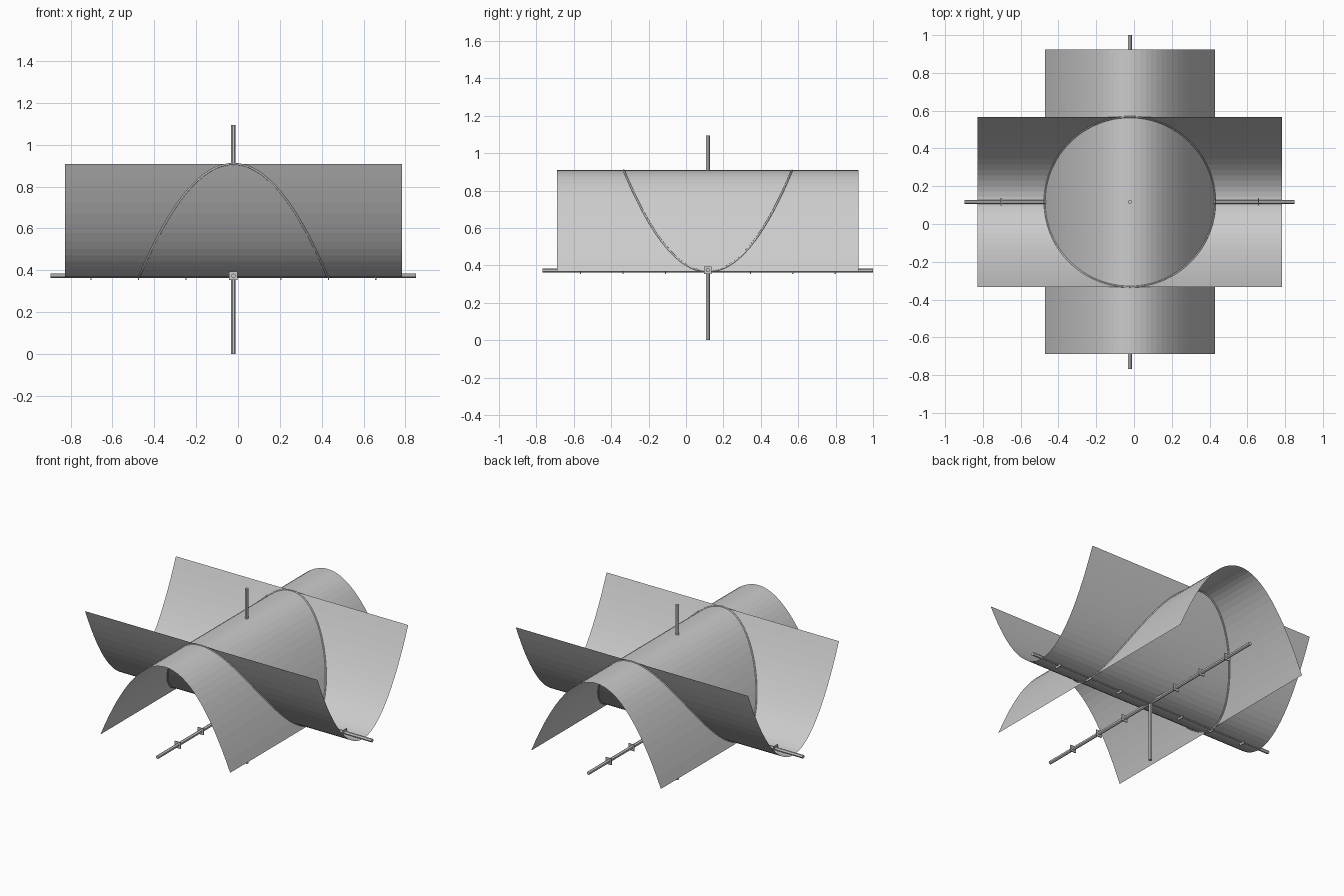
import bpy, bmesh, math
from mathutils import Vector, Matrix

if "Cube" in bpy.data.objects:
    bpy.data.objects.remove(bpy.data.objects["Cube"])

CX, CY = -0.022, 0.117      # centre of the crossing sheets
Z0, Z1 = 0.367, 0.909       # lowest and highest level of both sheets
R, HALF = 0.45, 0.806       # half width and half length of each sheet
AXIS_Z = 0.374


def finish(name, bm):
    mesh = bpy.data.meshes.new(name)
    bm.to_mesh(mesh)
    bm.free()
    ob = bpy.data.objects.new(name, mesh)
    bpy.context.collection.objects.link(ob)
    return ob


def parabolic_sheet(name, along_x, segments=32):
    """Parabola profile extruded along one horizontal axis."""
    bm = bmesh.new()
    rows = []
    for i in range(segments + 1):
        t = -1 + 2 * i / segments
        h = (Z1 - Z0) * t * t
        row = []
        for e in (-HALF, HALF):
            if along_x:
                co = (CX + e, CY + R * t, Z0 + h)
            else:
                co = (CX + R * t, CY + e, Z1 - h)
            row.append(bm.verts.new(co))
        rows.append(row)
    for a, b in zip(rows, rows[1:]):
        bm.faces.new((a[0], a[1], b[1], b[0]))
    bmesh.ops.recalc_face_normals(bm, faces=bm.faces)
    return finish(name, bm)


def rod(name, start, end, radius=0.0105, sides=12):
    start, end = Vector(start), Vector(end)
    d = end - start
    bm = bmesh.new()
    bmesh.ops.create_cone(bm, cap_ends=True, segments=sides, radius1=radius,
                          radius2=radius, depth=d.length)
    rot = d.to_track_quat('Z', 'Y').to_matrix().to_4x4()
    bm.transform(Matrix.Translation((start + end) / 2) @ rot)
    ob = finish(name, bm)
    bpy.ops.object.select_all(action='DESELECT')
    ob.select_set(True)
    bpy.context.view_layer.objects.active = ob
    bpy.ops.object.shade_smooth_by_angle()
    return ob


def ticks(name, axis):
    """Thin square plates spaced evenly along a rod."""
    bm = bmesh.new()
    size = [0.04, 0.04, 0.04]
    size[axis] = 0.006
    for k in (-3, -2, -1, 1, 2, 3):
        pos = Vector((CX, CY, AXIS_Z))
        pos[axis] += 0.227 * k
        bmesh.ops.create_cube(bm, size=1, matrix=Matrix.Translation(pos)
                              @ Matrix.Diagonal((*size, 1)))
    return finish(name, bm)


# Two crossing parabolic sheets
parabolic_sheet("trough_sheet", True)
parabolic_sheet("arch_sheet", False)

# Thin tube along the line where the sheets meet
curve = bpy.data.curves.new("intersection_curve", 'CURVE')
curve.dimensions = '3D'
curve.bevel_depth = 0.005
curve.bevel_resolution = 1
N = 96
spline = curve.splines.new('POLY')
spline.points.add(N - 1)
spline.use_cyclic_u = True
for i, p in enumerate(spline.points):
    a = 2 * math.pi * i / N
    p.co = (CX + R * math.cos(a), CY + R * math.sin(a),
            Z0 + (Z1 - Z0) * math.sin(a) ** 2, 1)
bpy.context.collection.objects.link(
    bpy.data.objects.new("intersection_curve", curve))

# Three axis rods, with ticks on the horizontal ones
rod("side_rod", (-0.897, CY, AXIS_Z), (0.85, CY, AXIS_Z))
rod("depth_rod", (CX, -0.768, AXIS_Z), (CX, 1.0, AXIS_Z))
rod("upright_rod", (CX, CY, 0.0), (CX, CY, 1.095))
ticks("side_ticks", 0)
ticks("depth_ticks", 1)
